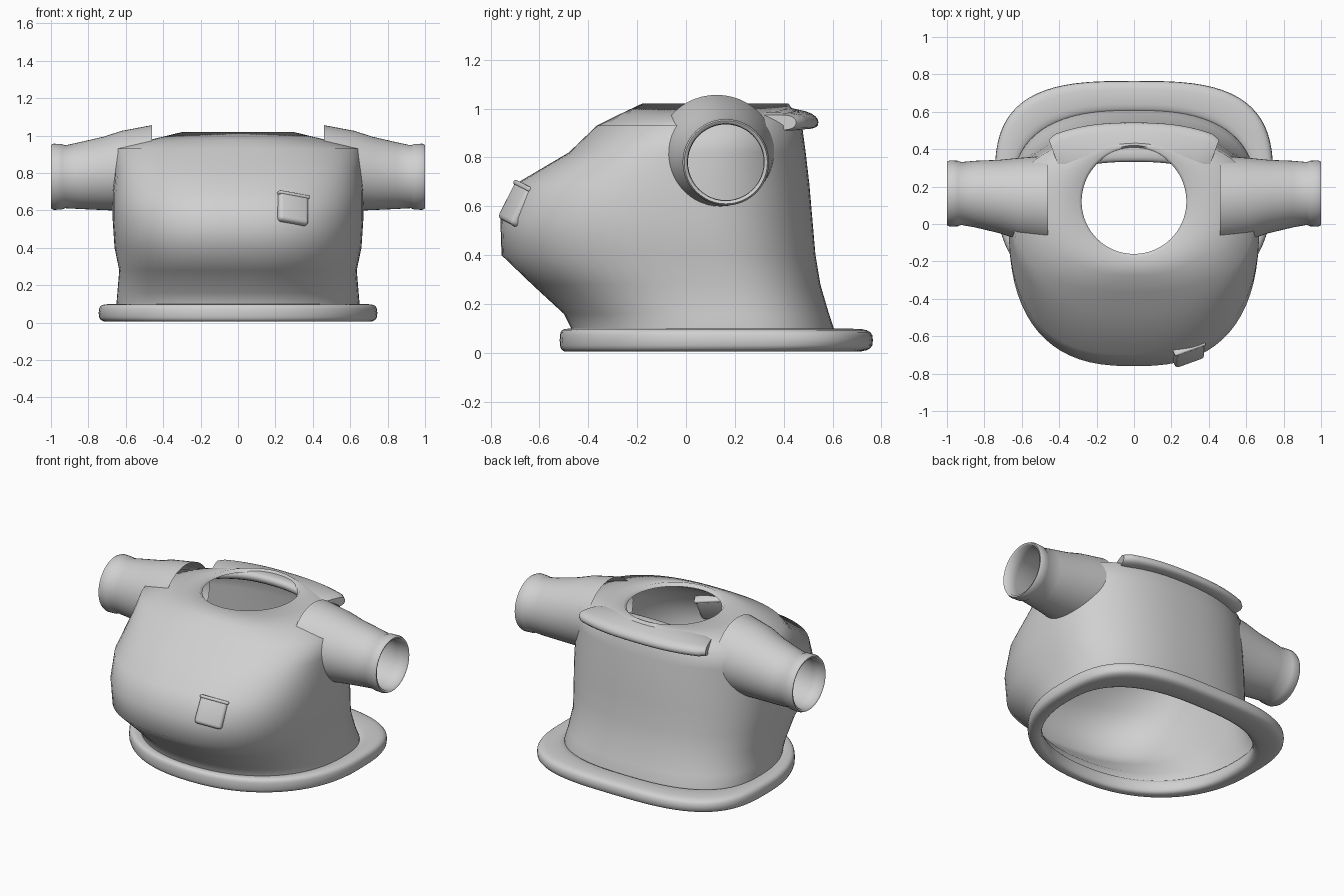
import bpy, bmesh
from math import cos, sin, pi, radians, copysign
from mathutils import Matrix, Vector

if "Cube" in bpy.data.objects:
    bpy.data.objects.remove(bpy.data.objects["Cube"])

cloth = bpy.data.materials.new("grey_cloth")
cloth.use_nodes = True
GREY = (0.63, 0.63, 0.63, 1)
cloth.diffuse_color = GREY
cloth.node_tree.nodes["Principled BSDF"].inputs["Base Color"].default_value = GREY


def finish(name, bm, angle):
    bmesh.ops.recalc_face_normals(bm, faces=bm.faces)
    mesh = bpy.data.meshes.new(name)
    bm.to_mesh(mesh)
    bm.free()
    mesh.materials.append(cloth)
    ob = bpy.data.objects.new(name, mesh)
    bpy.context.collection.objects.link(ob)
    bpy.ops.object.select_all(action='DESELECT')
    ob.select_set(True)
    bpy.context.view_layer.objects.active = ob
    bpy.ops.object.shade_smooth_by_angle(angle=radians(angle))


def power(v, n):
    return copysign(abs(v) ** (2 / n), v)


def outline(z, half, front, back, mid, nf, nb, count=72):
    """Rounded plan outline with its own front and back depth and squareness."""
    pts = []
    for i in range(count):
        c, s = cos(2 * pi * i / count), sin(2 * pi * i / count)
        n, depth = (nb, back - mid) if s > 0 else (nf, mid - front)
        pts.append(Vector((half * power(c, n), mid + depth * power(s, n), z)))
    return pts


def loft(name, rings, closed=False, caps=False, angle=80):
    bm = bmesh.new()
    rows = [[bm.verts.new(p) for p in ring] for ring in rings]
    pairs = list(zip(rows, rows[1:])) + ([(rows[-1], rows[0])] if closed else [])
    for a, b in pairs:
        for i in range(len(a)):
            j = (i + 1) % len(a)
            bm.faces.new((a[i], a[j], b[j], b[i]))
    if caps:
        bm.faces.new(rows[0])
        bm.faces.new(rows[-1])
    finish(name, bm, angle)


# Body shell: height, half width, front, back, widest y, front and back squareness
body = [
    (0.04, 0.65, -0.46, 0.615, 0.15, 2.2, 2.6),
    (0.10, 0.65, -0.47, 0.605, 0.15, 2.2, 2.6),
    (0.16, 0.645, -0.50, 0.585, 0.13, 2.25, 2.5),
    (0.28, 0.635, -0.63, 0.55, 0.10, 2.45, 2.45),
    (0.40, 0.66, -0.755, 0.53, 0.05, 2.6, 2.4),
    (0.55, 0.67, -0.76, 0.517, 0.03, 2.6, 2.4),
    (0.69, 0.67, -0.70, 0.505, 0.03, 2.6, 2.35),
    (0.82, 0.66, -0.48, 0.49, 0.05, 2.6, 2.35),
    (0.93, 0.65, -0.365, 0.475, 0.08, 2.5, 2.35),
    (0.975, 0.48, -0.275, 0.45, 0.10, 2.3, 2.3),
    (1.02, 0.295, -0.18, 0.42, 0.12, 2, 2),
    (1.00, 0.28, -0.16, 0.405, 0.12, 2, 2),
]
loft("body_shell", [outline(*r) for r in body], angle=100)

# Hem: soft roll around the lower opening, wider at the back
outer = outline(0.05, 0.745, -0.517, 0.765, 0.2, 2.2, 3.1)
inner = outline(0.05, 0.635, -0.45, 0.595, 0.15, 2.2, 2.6)
rings = []
for k in range(20):
    a = 2 * pi * k / 20
    blend = 0.5 + 0.5 * power(cos(a), 3)
    lift = Vector((0, 0, 0.047 * power(sin(a), 3) + 0.002))
    rings.append([i.lerp(o, blend) + lift for i, o in zip(inner, outer)])
loft("hem", rings, closed=True)

# Sleeves: x, centre y, centre z, y radius, z radius
sleeve = [
    (0.46, 0.125, 0.828, 0.24, 0.228),
    (0.62, 0.135, 0.812, 0.218, 0.214),
    (0.72, 0.147, 0.798, 0.196, 0.196),
    (0.85, 0.16, 0.786, 0.178, 0.178),
    (0.925, 0.163, 0.78, 0.168, 0.168),
    (0.94, 0.163, 0.78, 0.175, 0.175),
    (0.985, 0.163, 0.78, 0.177, 0.177),
    (1.0, 0.163, 0.78, 0.17, 0.17),
    (0.995, 0.163, 0.78, 0.157, 0.157),
    (0.92, 0.163, 0.78, 0.155, 0.155),
    (0.66, 0.145, 0.81, 0.19, 0.19),
]
for side, name in ((1, "left_sleeve"), (-1, "right_sleeve")):
    loft(name, [[(side * x, cy + ry * cos(2 * pi * i / 48), cz + rz * sin(2 * pi * i / 48))
                 for i in range(48)] for x, cy, cz, ry, rz in sleeve])

# Back collar roll: flat rounded section swept along a shallow arc, inner edge raised
rings = []
for k in range(25):
    t = -1 + k / 12
    x, y = 0.425 * t, 0.437 - 0.07 * abs(t) ** 2.6
    tilt = -0.35 * copysign(abs(t) ** 1.6, t)
    shrink = 0.85 if k in (0, 24) else 1
    ring = []
    for i in range(20):
        a = 2 * pi * i / 20
        d = 0.105 * shrink * power(cos(a), 3.5)
        ring.append((x - d * sin(tilt), y + d * cos(tilt),
                     0.943 + 0.2 * (0.105 - d) * (1 - t * t)
                     + 0.037 * shrink * power(sin(a), 2.2)))
    rings.append(ring)
loft("collar_roll", rings, caps=True, angle=60)

# Chest pouch: bevelled block with a thin flap, leaning on the belly
turn = (Matrix.Translation((0.293, -0.69, 0.607)) @ Matrix.Rotation(radians(-27), 4, 'X')
        @ Matrix.Rotation(radians(22), 4, 'Z'))
for name, size, lift, soft in (("pouch", (0.17, 0.05, 0.17), (0, 0, 0), 0.02),
                               ("pouch_flap", (0.178, 0.056, 0.02), (0, 0, 0.078), 0.008)):
    bm = bmesh.new()
    bmesh.ops.create_cube(bm, size=1)
    bmesh.ops.scale(bm, vec=size, verts=bm.verts)
    bmesh.ops.translate(bm, vec=Vector(lift), verts=bm.verts)
    bmesh.ops.bevel(bm, geom=bm.edges[:], offset=soft, segments=3,
                    affect='EDGES', profile=0.5)
    bm.transform(turn)
    finish(name, bm, 50)
